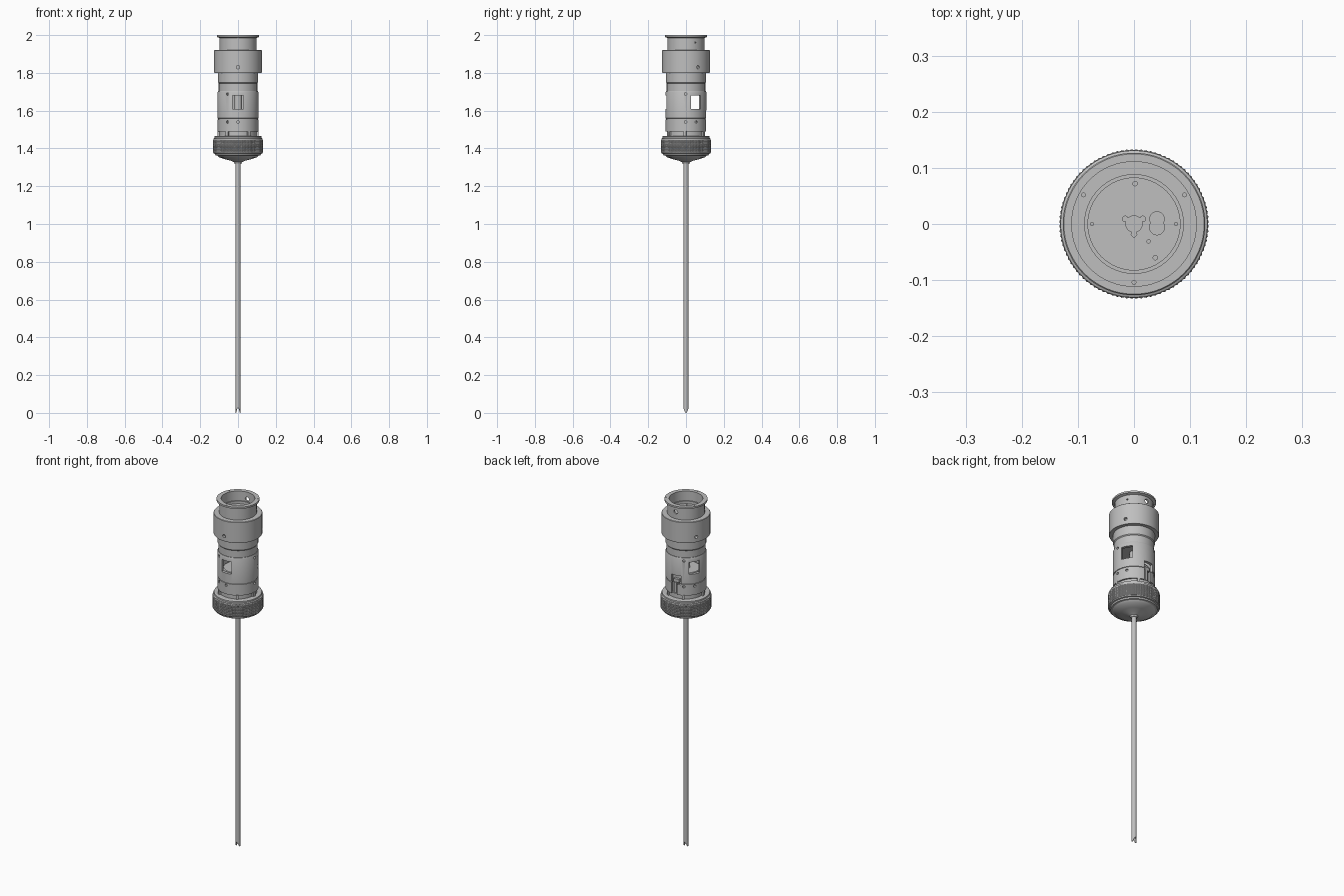
import bpy, bmesh, math
from mathutils import Matrix, Vector

cube = bpy.data.objects.get("Cube")
if cube:
    bpy.data.objects.remove(cube, do_unlink=True)

SEGS = 64
THIRDS = [-90, 30, 150]

metal = bpy.data.materials.new("satin_grey_metal")
metal.use_nodes = True
GREY = (0.52, 0.52, 0.52, 1)
metal.diffuse_color = GREY
metal.node_tree.nodes["Principled BSDF"].inputs["Base Color"].default_value = GREY


def finish(name, bm, smooth=True):
    bmesh.ops.recalc_face_normals(bm, faces=bm.faces)
    mesh = bpy.data.meshes.new(name)
    bm.to_mesh(mesh)
    bm.free()
    mesh.materials.append(metal)
    obj = bpy.data.objects.new(name, mesh)
    bpy.context.collection.objects.link(obj)
    if smooth:
        shade(obj)
    return obj


def activate(obj):
    bpy.ops.object.select_all(action="DESELECT")
    obj.select_set(True)
    bpy.context.view_layer.objects.active = obj


def shade(obj):
    activate(obj)
    bpy.ops.object.shade_smooth_by_angle(angle=math.radians(30))


def lathe_mesh(profile, segs=SEGS):
    """Revolve a closed (radius, z) outline about the z axis."""
    bm = bmesh.new()
    rings = []
    for i in range(segs):
        a = math.tau * i / segs
        rings.append([bm.verts.new((r * math.cos(a), r * math.sin(a), z)) for r, z in profile])
    n = len(profile)
    for i in range(segs):
        here, there = rings[i], rings[(i + 1) % segs]
        for j in range(n):
            k = (j + 1) % n
            if profile[j][0] > 0 or profile[k][0] > 0:
                bm.faces.new((here[j], there[j], there[k], here[k]))
    bmesh.ops.remove_doubles(bm, verts=bm.verts, dist=1e-6)
    return bm


def lathe(name, profile, segs=SEGS):
    return finish(name, lathe_mesh(profile, segs))


def radial(angle, radius, z):
    """Frame whose x axis points outward at an angle in degrees."""
    return (Matrix.Rotation(math.radians(angle), 4, "Z")
            @ Matrix.Translation((radius, 0, z)))


def add_box(bm, frame, size):
    bmesh.ops.create_cube(bm, size=1, matrix=frame @ Matrix.Diagonal((*size, 1)))


def add_pin(bm, frame, r, depth, segs=16):
    bmesh.ops.create_cone(bm, cap_ends=True, segments=segs, radius1=r, radius2=r,
                          depth=depth, matrix=frame)


def add_radial_pin(bm, angle, radius, z, r, depth):
    add_pin(bm, radial(angle, radius, z) @ Matrix.Rotation(math.pi / 2, 4, "Y"), r, depth)


def cut(target, bm):
    cutter = finish("cutter", bm, smooth=False)
    cutter.hide_render = True
    activate(target)
    mod = target.modifiers.new("cut", "BOOLEAN")
    mod.operation = "DIFFERENCE"
    mod.solver = "EXACT"
    mod.use_self = True
    mod.object = cutter
    bpy.ops.object.modifier_apply(modifier=mod.name)
    bpy.data.objects.remove(cutter, do_unlink=True)
    shade(target)


# Flanged top socket with a recessed, drilled floor
socket = lathe("top_socket", [
    (0, 1.90), (0.098, 1.90), (0.098, 1.985), (0.112, 1.99), (0.112, 2.0),
    (0.088, 2.0), (0.088, 1.945), (0.082, 1.945), (0.082, 1.93), (0, 1.93)])
holes = bmesh.new()
for a in THIRDS:
    add_pin(holes, radial(a, 0.104, 2.0), 0.0035, 0.06)
    add_pin(holes, radial(a, 0.018, 1.93), 0.005, 0.03)
add_pin(holes, Matrix.Translation((0, 0, 1.93)), 0.0145, 0.034, 24)
for x, y, r in [(0.041, 0.009, 0.013), (0.041, -0.006, 0.0135), (0.026, -0.031, 0.003),
                (0.038, -0.06, 0.004), (0.002, 0.072, 0.004),
                (0.075, 0, 0.003), (-0.075, 0, 0.003)]:
    add_pin(holes, Matrix.Translation((x, y, 1.93)), r, 0.04 + r, 20)
add_radial_pin(holes, 92, 0.095, 1.96, 0.012, 0.04)
add_radial_pin(holes, 30, 0.1, 1.96, 0.004, 0.05)
cut(socket, holes)

# Wide upper collar with three set-screw holes
collar = lathe("upper_collar", [
    (0, 1.80), (0.125, 1.80), (0.127, 1.803), (0.127, 1.918), (0.125, 1.92), (0, 1.92)])
holes = bmesh.new()
for a in THIRDS:
    add_radial_pin(holes, a, 0.127, 1.83, 0.009, 0.03)
cut(collar, holes)

# Solid upper sleeve, stepped in below the collar
lathe("upper_sleeve", [
    (0, 1.70), (0.102, 1.70), (0.102, 1.745), (0.106, 1.75), (0.106, 1.80), (0, 1.80)])

# Hollow sleeve with three windows, a stepped rear slot and screw holes
sleeve = lathe("window_sleeve", [
    (0.092, 1.49), (0.108, 1.49), (0.108, 1.553), (0.105, 1.554), (0.105, 1.559),
    (0.108, 1.56), (0.108, 1.698), (0.105, 1.705), (0.092, 1.705)])
holes = bmesh.new()
for a in THIRDS:
    add_box(holes, radial(a, 0.1, 1.645), (0.06, 0.06, 0.07))
    for offset, z in [(0, 1.54), (-31, 1.54), (-31, 1.688)]:
        add_radial_pin(holes, a + offset, 0.108, z, 0.007, 0.02)
add_box(holes, radial(90, 0.1, 1.54), (0.06, 0.036, 0.12))
add_box(holes, radial(97, 0.1, 1.575), (0.06, 0.05, 0.05))
cut(sleeve, holes)

# Internal core, plug and the latch seen in the rear slot
lathe("inner_core", [(0, 1.60), (0.022, 1.60), (0.022, 1.70), (0, 1.70)], 32)
lathe("inner_plug", [(0, 1.48), (0.083, 1.48), (0.083, 1.595), (0.075, 1.605), (0, 1.605)])
latch = bmesh.new()
add_box(latch, radial(90, 0.088, 1.525), (0.022, 0.016, 0.06))
add_box(latch, radial(94, 0.088, 1.565), (0.018, 0.034, 0.018))
finish("rear_latch", latch, smooth=False)

# Recessed neck bridged by six short posts
lathe("neck", [(0, 1.455), (0.1, 1.455), (0.1, 1.492), (0, 1.492)])
posts = bmesh.new()
for a in THIRDS:
    for side in (-33, 33):
        add_box(posts, radial(a + side, 0.1, 1.477), (0.018, 0.014, 0.03))
finish("neck_posts", posts, smooth=False)

# Lower grip ring: shoulder, knurled band, and chamfered lip
lathe("grip_shoulder", [
    (0, 1.445), (0.131, 1.445), (0.131, 1.452), (0.125, 1.455), (0.125, 1.464),
    (0.12, 1.467), (0, 1.467)])
ROWS = 8
band = [(0.1315, 1.378 + 0.067 * i / ROWS) for i in range(ROWS + 1)]
knurl = lathe_mesh([(0.1, 1.378)] + band + [(0.1, 1.445)], 96)
outer = [f for f in knurl.faces
         if min(Vector((v.co.x, v.co.y)).length for v in f.verts) > 0.13]
bmesh.ops.recalc_face_normals(knurl, faces=knurl.faces)
bmesh.ops.poke(knurl, faces=outer, offset=0.002)
finish("knurled_grip", knurl, smooth=False)

# Shallow nose cone flowing into the needle
lathe("nose_cone", [
    (0, 1.38), (0.131, 1.38), (0.128, 1.373), (0.121, 1.371), (0.119, 1.363),
    (0.108, 1.361), (0.1, 1.353), (0.065, 1.342), (0.035, 1.334), (0.02, 1.327),
    (0.017, 1.318), (0, 1.318)])

# Long hollow needle with a forked tip
R = 0.0132
needle = lathe_mesh([(R, 0), (R, 0.03), (R, 1.33), (0.0095, 1.33), (0.0095, 0.03), (0.0095, 0)], 32)
for v in needle.verts:
    if v.co.z < 0.01:
        v.co.z = 0.026 * (v.co.y / v.co.xy.length) ** 2
finish("needle", needle)
